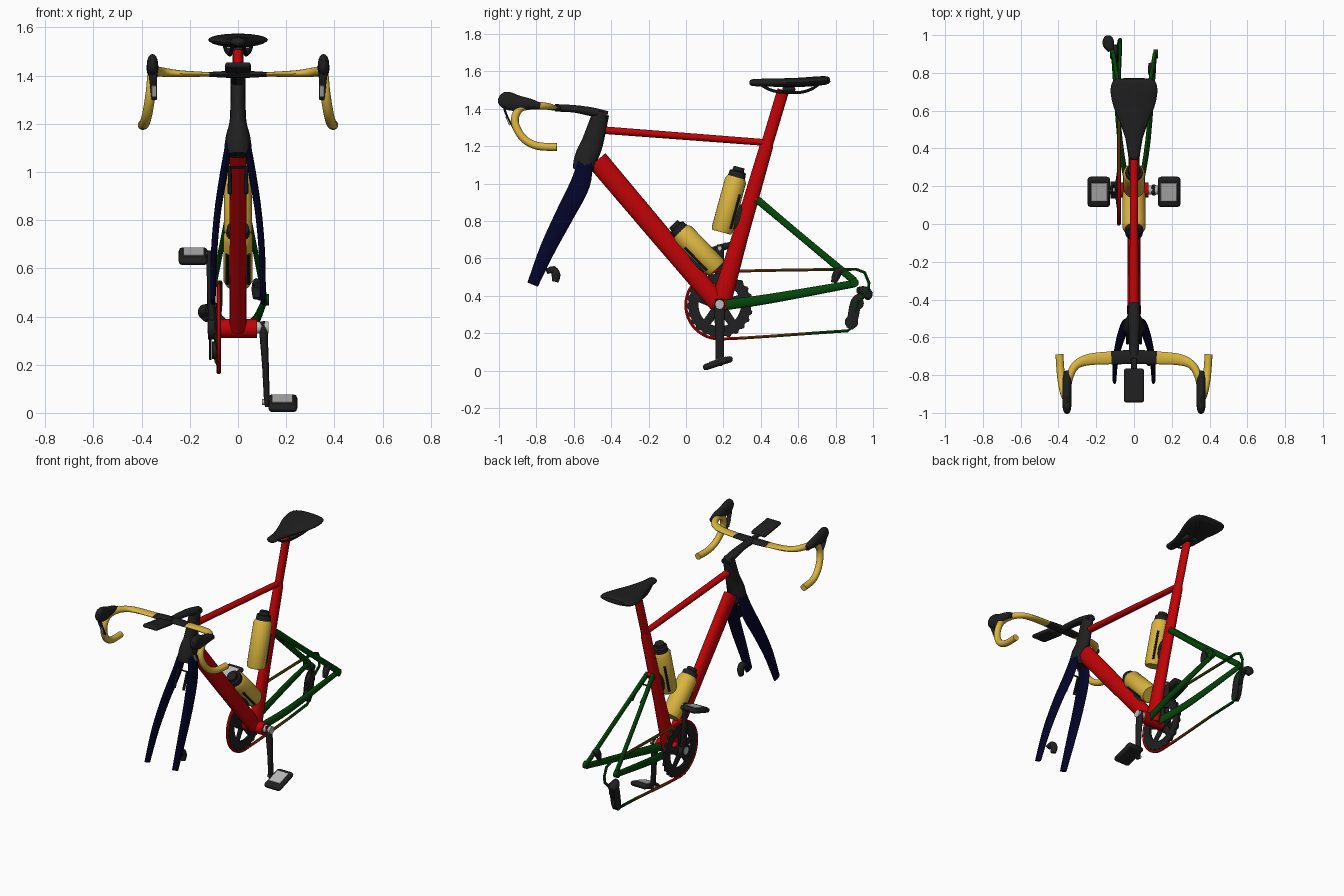
import bpy, bmesh
from math import sin, cos, pi, radians
from mathutils import Vector as V

if "Cube" in bpy.data.objects:
    bpy.data.objects.remove(bpy.data.objects["Cube"])


def colour(name, r, g, b):
    m = bpy.data.materials.new(name)
    m.use_nodes = True
    m.diffuse_color = (r, g, b, 1)
    m.node_tree.nodes["Principled BSDF"].inputs["Base Color"].default_value = (r, g, b, 1)
    return m


RED = colour("frame red", .53, .001, .002)
NAVY = colour("fork navy", .001, .001, .022)
GREEN = colour("stay green", .001, .06, .003)
YELLOW = colour("grip yellow", .7, .46, .05)
BLACK = colour("matt black", .014, .014, .014)
BROWN = colour("chain brown", .2, .04, .003)
OLIVE = colour("chain olive", .08, .06, .003)
SILVER = colour("silver", .5, .5, .5)


def finish(name, bm, mat, bevel=0):
    bmesh.ops.recalc_face_normals(bm, faces=bm.faces)
    me = bpy.data.meshes.new(name)
    bm.to_mesh(me)
    bm.free()
    me.materials.append(mat)
    ob = bpy.data.objects.new(name, me)
    bpy.context.collection.objects.link(ob)
    if bevel:
        mod = ob.modifiers.new("bevel", "BEVEL")
        mod.width, mod.segments = bevel, 2
    bpy.ops.object.select_all(action="DESELECT")
    ob.select_set(True)
    bpy.context.view_layer.objects.active = ob
    bpy.ops.object.shade_smooth_by_angle(angle=radians(40))
    return ob


def spline(vals, steps):
    """Catmull-Rom through a list of vectors."""
    out = []
    for i in range(len(vals) - 1):
        a, b = vals[max(i - 1, 0)], vals[i]
        c, d = vals[i + 1], vals[min(i + 2, len(vals) - 1)]
        for k in range(steps):
            t = k / steps
            out.append(.5 * (2 * b + (c - a) * t + (2 * a - 5 * b + 4 * c - d) * t * t
                             + (3 * b - a - 3 * c + d) * t ** 3))
    return out + [vals[-1]]


def tube(name, mat, pts, radii, steps=1, sides=16, ref=(1, 0, 0)):
    """Loft of ellipses along a path; radii are (along ref, across ref) or one number."""
    pts = [V(p) for p in pts]
    if not isinstance(radii, list):
        radii = [radii] * len(pts)
    radii = [V(r if isinstance(r, tuple) else (r, r)) for r in radii]
    if steps > 1:
        pts, radii = spline(pts, steps), spline(radii, steps)
    bm, rings, u = bmesh.new(), [], V(ref)
    for i, p in enumerate(pts):
        t = (pts[min(i + 1, len(pts) - 1)] - pts[max(i - 1, 0)]).normalized()
        u = (u - t * u.dot(t)).normalized()
        w = t.cross(u)
        rings.append([bm.verts.new(p + u * radii[i].x * cos(a) + w * radii[i].y * sin(a))
                      for a in (2 * pi * k / sides for k in range(sides))])
    for r, q in zip(rings, rings[1:]):
        for k in range(sides):
            n = (k + 1) % sides
            bm.faces.new((r[k], r[n], q[n], q[k]))
    bm.faces.new(rings[0])
    bm.faces.new(rings[-1])
    return finish(name, bm, mat)


def box(name, mat, loc, size, tilt=0, bevel=.01):
    bm = bmesh.new()
    bmesh.ops.create_cube(bm, size=1)
    bmesh.ops.scale(bm, vec=size, verts=bm.verts)
    ob = finish(name, bm, mat, bevel)
    ob.location, ob.rotation_euler = loc, (tilt, 0, 0)
    return ob


# Frame
tube("down_tube", RED, [(0, -.475, 1.125), (0, -.15, .74), (0, .17, .36)],
     [(.036, .058), (.034, .055), (.036, .05)])
tube("seat_tube", RED, [(0, .18, .34), (0, .29, .72), (0, .43, 1.2), (0, .434, 1.22)],
     [(.036, .055), (.03, .043), (.028, .036), (.024, .032)])
tube("seat_post", RED, [(0, .43, 1.2), (0, .52, 1.5)], (.022, .032))
tube("top_tube", RED, [(0, -.43, 1.285), (0, .42, 1.22)], [(.024, .02), (.02, .018)])
tube("bottom_bracket", RED, [(-.075, .18, .35), (.078, .18, .35)], .04, ref=(0, 1, 0))
tube("head_tube", BLACK, [(0, -.548, 1.07), (0, -.54, 1.11), (0, -.525, 1.16), (0, -.5, 1.22), (0, -.455, 1.375)],
     [(.056, .058), (.056, .062), (.048, .062), (.034, .058), (.03, .045)], 4)
tube("stay_lug", RED, [(0, .35, .93), (0, .395, .9)], (.026, .02))

# Fork and stays on both sides
for s, side in ((1, "left"), (-1, "right")):
    tube(side + "_fork_leg", NAVY, [(s * .034, -.535, 1.14), (s * .058, -.565, 1.0),
         (s * .085, -.65, .83), (s * .1, -.74, .65), (s * .104, -.82, .46)],
         [(.014, .036), (.016, .053), (.014, .05), (.013, .042), (.011, .03)], 5)
    tube(side + "_seat_stay", GREEN, [(s * .02, .38, .915), (s * .06, .6, .73), (s * .11, .9, .48)],
         [(.013, .02), (.011, .018), (.011, .02)], 4)
    tube(side + "_chain_stay", GREEN, [(s * .035, .2, .35), (s * .075, .45, .385), (s * .11, .9, .465)],
         [(.014, .028), (.014, .026), (.011, .02)], 4)
    tube(side + "_dropout", GREEN, [(s * .102, .9, .47), (s * .128, .9, .47)], .024, ref=(0, 1, 0))

# Brake calipers on the lower legs, arched brakes under the crown and on the seat stays
tube("front_caliper", BLACK, [(.085, -.745, .53), (.08, -.71, .54), (.078, -.695, .51), (.078, -.7, .475)],
     [(.018, .014), (.02, .02), (.022, .024), (.016, .018)], 3)
tube("rear_caliper", BLACK, [(.095, .85, .53), (.095, .82, .535), (.095, .8, .5), (.095, .79, .47)],
     [(.018, .014), (.022, .022), (.02, .022), (.014, .014)], 3)
for name, (y1, z1), (y2, z2) in (("front_brake_arch", (-.59, 1.02), (-.63, .91)),
                                 ("rear_brake_arch", (.44, .865), (.53, .785))):
    tube(name, BLACK, [(-.034, y2, z2), (-.034, y1, z1), (.034, y1, z1), (.034, y2, z2)],
         .009, sides=8, ref=(0, 1, .3))

# Saddle and rails
tube("saddle", BLACK, [(0, .34, 1.54), (0, .355, 1.54), (0, .42, 1.54), (0, .52, 1.54), (0, .62, 1.542),
     (0, .7, 1.548), (0, .75, 1.552), (0, .77, 1.555)],
     [(.012, .008), (.03, .018), (.037, .021), (.068, .023), (.108, .025),
      (.124, .025), (.115, .022), (.09, .012)], 4, 24)
for s in (1, -1):
    tube("saddle_rail", BLACK, [(s * .02, .39, 1.535), (s * .03, .47, 1.495), (s * .035, .6, 1.487),
         (s * .05, .67, 1.505), (s * .06, .72, 1.54)], .008, 4, 8)
box("saddle_clamp", BLACK, (0, .55, 1.505), (.1, .07, .025))

# Stem, computer mount and handlebar
tube("stem", BLACK, [(0, -.42, 1.365), (0, -.5, 1.383), (0, -.6, 1.4), (0, -.7, 1.405)],
     [(.03, .022), (.032, .024), (.026, .02), (.026, .02)], 3)
tube("stem_cap", BLACK, [(0, -.46, 1.355), (0, -.453, 1.385)], .032)
tube("bar_clamp", BLACK, [(-.12, -.708, 1.405), (-.05, -.705, 1.405), (.05, -.705, 1.405), (.12, -.708, 1.405)],
     [(.036, .01), (.037, .014), (.037, .014), (.036, .01)], ref=(0, 1, 0))
box("computer_mount", BLACK, (0, -.76, 1.415), (.03, .1, .015), bevel=.004)
box("computer", BLACK, (0, -.855, 1.432), (.106, .18, .024), radians(-8))
for s, side in ((1, "left"), (-1, "right")):
    tube(side + "_bar", YELLOW, [(s * .115, -.708, 1.405), (s * .24, -.718, 1.408), (s * .31, -.75, 1.414),
         (s * .345, -.82, 1.417), (s * .355, -.89, 1.4), (s * .362, -.915, 1.33), (s * .375, -.875, 1.248),
         (s * .387, -.8, 1.203), (s * .395, -.69, 1.195)],
         [(.034, .009), (.03, .014), (.022, .019)] + [.021] * 6, 5, ref=(0, 1, 0))
    tube(side + "_hood", BLACK, [(s * .355, -.78, 1.415), (s * .355, -.83, 1.425), (s * .355, -.9, 1.43),
         (s * .355, -.95, 1.442), (s * .355, -.985, 1.455), (s * .355, -1.0, 1.462)],
         [(.016, .016), (.024, .028), (.024, .042), (.024, .048), (.02, .037), (.008, .014)], 4)
    tube(side + "_brake_lever", BLACK, [(s * .355, -.975, 1.44), (s * .352, -.965, 1.38), (s * .348, -.925, 1.3)],
         [(.02, .009), (.016, .006), (.011, .005)], 4, 10)
    box(side + "_lever_plate", SILVER, (s * .348, -.954, 1.335), (.02, .004, .05), radians(25), .001)


# Bottles with cage strips on the side facing the frame
def bottle(name, base, top, r):
    base, top = V(base), V(top)
    a = (top - base).normalized()
    n = V((0, a.z, -a.y)) if a.y > 0 else V((0, -a.z, a.y))
    at = lambda d: base + a * d
    h = (top - base).length
    tube(name, YELLOW, [at(0), at(.015), at(h - .02), at(h)], [r * .9, r, r, r * .8], sides=24)
    tube(name + "_cap", BLACK, [at(h - .005), at(h + .03), at(h + .034), at(h + .055)],
         [r * .82, r * .76, r * .55, r * .5], sides=20)
    for s in (1, -1):
        off = V((s * r * .72, 0, 0)) + n * r * .72
        tube(name + "_cage_strip", BLACK, [at(.03) + off, at(h * .72) + off], .007, sides=8)
    tube(name + "_cage_base", BLACK, [at(.1) + n * r * .8, at(.1) + n * r * 1.35], (.025, .07))


bottle("seat_bottle", (0, .19, .74), (0, .27, 1.035), .058)
bottle("down_bottle", (0, .165, .545), (0, -.03, .745), .061)

# Chainring with teeth and five arms
CX, CY, CZ = -.08, .18, .35
bm, loops, N = bmesh.new(), [], 96
for i in range(N):
    a = 2 * pi * i / N
    rim = .178 if i % 4 < 2 else .168
    loops.append([bm.verts.new((CX + x, CY + r * cos(a), CZ + r * sin(a)))
                  for x, r in ((.008, .113), (.008, rim), (-.008, rim), (-.008, .113))])
for p, q in zip(loops, loops[1:] + loops[:1]):
    for k in range(4):
        n = (k + 1) % 4
        bm.faces.new((p[k], p[n], q[n], q[k]))
finish("chainring", bm, BLACK)
for i in range(5):
    a = 2 * pi * i / 5 + .3
    tube("chainring_arm", BLACK, [(CX - .012, CY, CZ), (CX, CY + .13 * cos(a), CZ + .13 * sin(a))],
         [(.012, .028), (.007, .022)], sides=10)
tube("crank_hub", BLACK, [(-.125, CY, CZ), (-.07, CY, CZ)], .045, ref=(0, 1, 0))

# Chain in coloured runs
arc = [(CX, CY + .181 * cos(a), CZ + .181 * sin(a)) for a in (pi / 2 + pi * k / 24 for k in range(25))]
chain = lambda name, mat, pts: tube(name, mat, pts, (.01, .009), sides=6)
chain("chain_front", RED, [(CX, .26, .532)] + arc + [(CX, .3, .174)])
chain("chain_upper_front", BROWN, [(CX, .26, .532), (CX, .45, .536)])
chain("chain_upper_rear", OLIVE, [(CX, .45, .536), (CX, .77, .541)])
chain("chain_lower_front", BROWN, [(CX, .3, .174), (CX, .48, .186)])
chain("chain_lower_rear", OLIVE, [(CX, .48, .186), (CX, .66, .199)])
chain("chain_rear", GREEN, [(CX, .77, .541), (-.074, .91, .542), (-.074, .955, .525),
      (-.074, .978, .47), (-.076, .975, .43), (-.085, .93, .38), (-.09, .9, .3),
      (-.09, .89, .235), (-.088, .865, .213), (CX, .66, .199)])

# Rear derailleur
tube("derailleur_body", BLACK, [(-.12, .92, .43), (-.135, .95, .425), (-.135, .975, .41), (-.125, .965, .385)],
     [(.018, .018), (.03, .027), (.028, .025), (.014, .016)], 3)
for x in (-.115, -.085):
    tube("derailleur_cage", BLACK, [(x, .945, .4), (x, .91, .37), (x, .89, .27), (x, .875, .225)],
         [(.006, .018), (.006, .03), (.006, .03), (.006, .018)], 3, 10)
for y, z in ((.915, .36), (.885, .26)):
    tube("jockey_wheel", BLACK, [(-.108, y, z), (-.09, y, z)], .036, ref=(0, 1, 0))

# Cranks and pedals: left one down, right one up
for s, side, end in ((1, "left", .045), (-1, "right", .655)):
    tube(side + "_crank", BLACK, [(s * .1, CY, CZ + s * .03), (s * .105, CY, CZ), (s * .114, CY, (CZ + end) / 2),
         (s * .12, CY, end), (s * .12, CY, end - s * .02)],
         [(.012, .02), (.018, .03), (.014, .024), (.012, .022), (.008, .012)])
    tube(side + "_crank_cap", SILVER, [(s * .076, CY, CZ + .005), (s * .127, CY, CZ + .005)], .025, ref=(0, 1, 0))
    tube(side + "_pedal_axle", SILVER, [(s * .1, CY, end), (s * .15, CY, end)], .012, ref=(0, 1, 0))
    tilt = radians(18)
    box(side + "_pedal", BLACK, (s * .186, .17, end - .005), (.12, .168, .034), tilt, .016)
    box(side + "_pedal_plate", SILVER, (s * .184, .17, end + .0125), (.086, .1, .008), tilt, .002)
